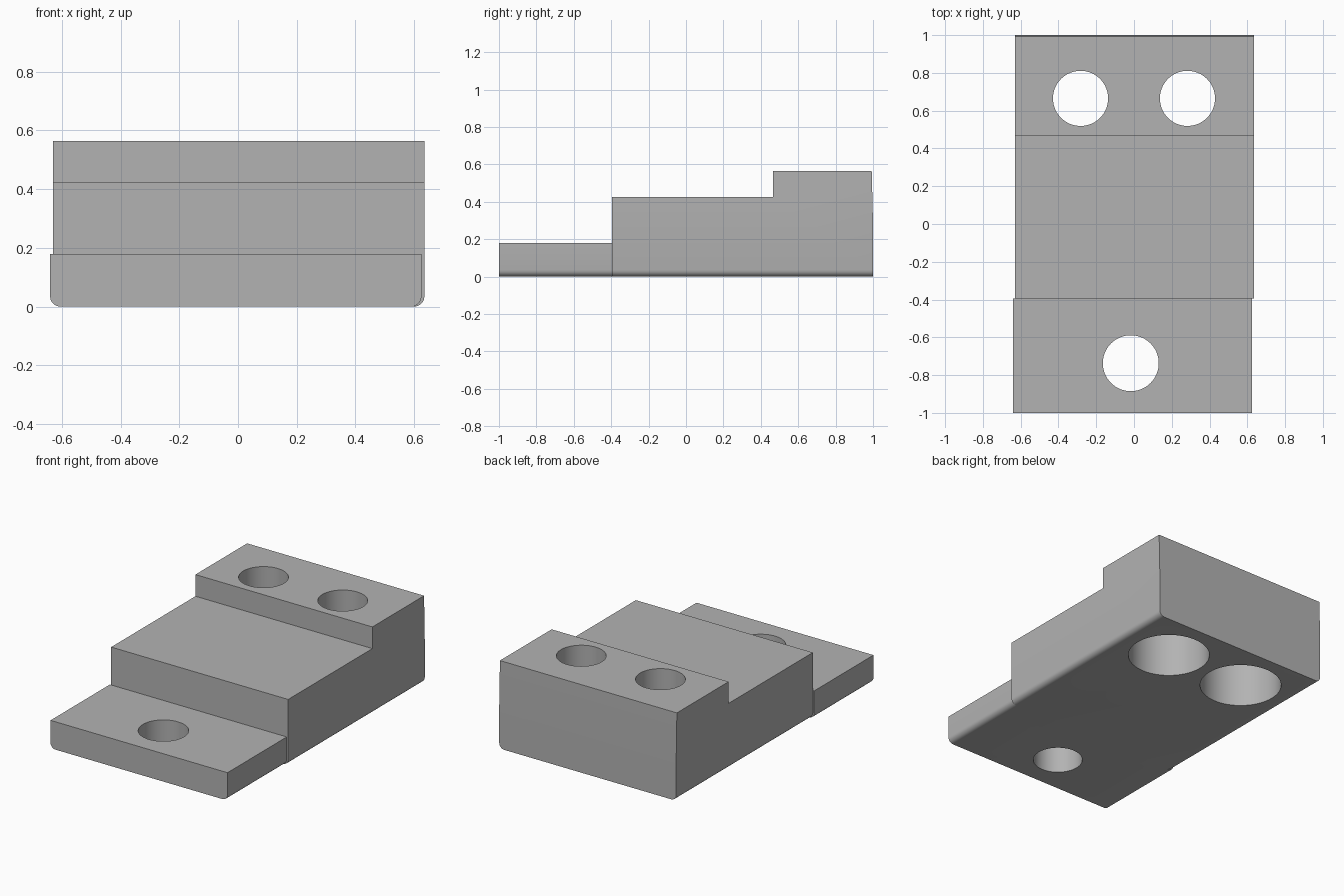
import bpy, bmesh, math

default = bpy.data.objects.get("Cube")
if default:
    bpy.data.objects.remove(default)

gray = bpy.data.materials.new("plain_gray")
gray.use_nodes = True
color = (0.45, 0.45, 0.45, 1)
gray.diffuse_color = color
gray.node_tree.nodes["Principled BSDF"].inputs["Base Color"].default_value = color


def block(name, profile, x0, x1, radius=0.035):
    """Extrude a side profile (y, z) across x and round its lower side edges."""
    bm = bmesh.new()
    face = bm.faces.new([bm.verts.new((x0, y, z)) for y, z in profile])
    moved = bmesh.ops.extrude_face_region(bm, geom=[face])["geom"]
    bmesh.ops.translate(bm, vec=(x1 - x0, 0, 0),
                        verts=[v for v in moved if isinstance(v, bmesh.types.BMVert)])
    bmesh.ops.recalc_face_normals(bm, faces=bm.faces)
    lower = [e for e in bm.edges
             if all(v.co.z < 0.001 for v in e.verts)
             and abs(e.verts[0].co.x - e.verts[1].co.x) < 0.001]
    bmesh.ops.bevel(bm, geom=lower, offset=radius, segments=5,
                    profile=0.5, affect='EDGES')
    mesh = bpy.data.meshes.new(name)
    bm.to_mesh(mesh)
    bm.free()
    mesh.materials.append(gray)
    obj = bpy.data.objects.new(name, mesh)
    bpy.context.collection.objects.link(obj)
    return obj


def drill(target, x, y, radius, z0, z1):
    """Cut a round vertical hole."""
    bpy.ops.mesh.primitive_cylinder_add(vertices=64, radius=radius, depth=z1 - z0,
                                        location=(x, y, (z0 + z1) / 2))
    cutter = bpy.context.object
    cutter.name = "hole_cutter"
    cutter.hide_render = True
    cutter.data.materials.append(gray)
    bpy.context.view_layer.objects.active = target
    cut = target.modifiers.new("hole", 'BOOLEAN')
    cut.operation, cut.solver, cut.object = 'DIFFERENCE', 'EXACT', cutter
    bpy.ops.object.modifier_apply(modifier=cut.name)
    bpy.data.objects.remove(cutter)


# Stepped main body
body = block("stepped_body",
             [(-0.395, 0), (1, 0), (1, 0.28), (0.993, 0.565),
              (0.465, 0.565), (0.465, 0.425), (-0.395, 0.425)], -0.63, 0.635)

# Thin front plate, set slightly to one side
plate = block("front_plate",
              [(-1, 0), (-0.395, 0), (-0.395, 0.18), (-1, 0.18)], -0.64, 0.625)

# Two rear holes, widened from below, and one plain front hole
for side in (-1, 1):
    drill(body, side * 0.283, 0.665, 0.146, -0.1, 0.7)
    drill(body, side * 0.283, 0.665, 0.245, -0.1, 0.36)
drill(plate, -0.017, -0.737, 0.148, -0.1, 0.3)

for obj in (body, plate):
    bpy.ops.object.select_all(action='DESELECT')
    obj.select_set(True)
    bpy.context.view_layer.objects.active = obj
    bpy.ops.object.shade_smooth_by_angle(angle=math.radians(35))
